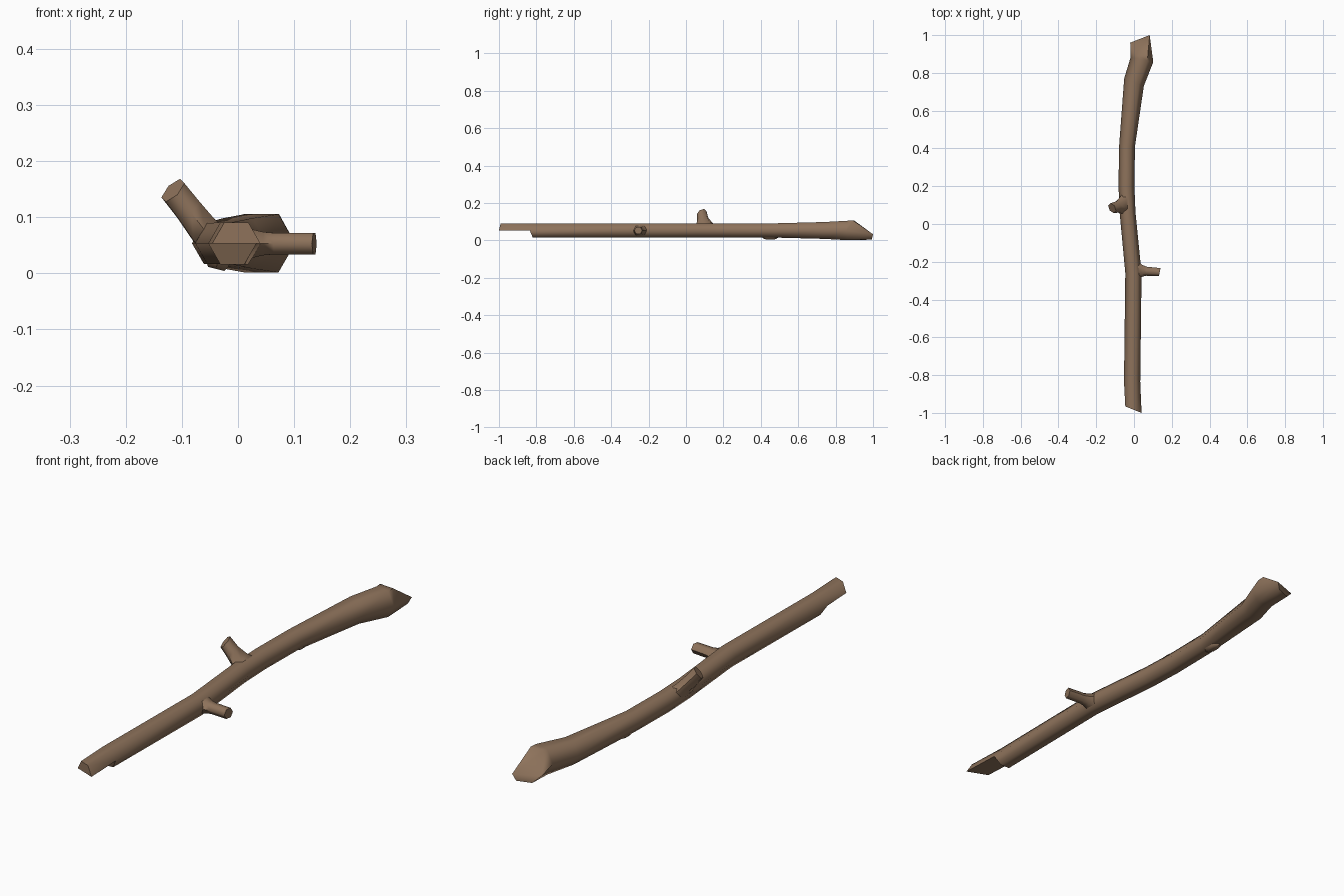
import bpy, bmesh, math
from mathutils import Vector

if "Cube" in bpy.data.objects:
    bpy.data.objects.remove(bpy.data.objects["Cube"])

bark = bpy.data.materials.new("bark")
bark.diffuse_color = (0.27, 0.17, 0.105, 1)
bark.use_nodes = True
bark.node_tree.nodes["Principled BSDF"].inputs["Base Color"].default_value = bark.diffuse_color


def finish(name, bm):
    bmesh.ops.recalc_face_normals(bm, faces=bm.faces)
    me = bpy.data.meshes.new(name)
    bm.to_mesh(me)
    bm.free()
    ob = bpy.data.objects.new(name, me)
    bpy.context.collection.objects.link(ob)
    me.materials.append(bark)
    bpy.ops.object.select_all(action='DESELECT')
    bpy.context.view_layer.objects.active = ob
    ob.select_set(True)
    bpy.ops.object.shade_smooth_by_angle(angle=math.radians(62))
    return ob


def loft(bm, rings):
    vs = [[bm.verts.new(p) for p in r] for r in rings]
    for a, b in zip(vs, vs[1:]):
        for i in range(6):
            j = (i + 1) % 6
            bm.faces.new((a[i], a[j], b[j], b[i]))
    return vs


def ring(c, n, ry, rv):
    # hexagon around c, facing n, ry wide along y and rv across it
    n = Vector(n).normalized()
    u = (Vector((0, 1, 0)) - n * n.y)
    if u.length < 1e-3:
        u = Vector((1, 0, 0))
    u.normalize()
    v = n.cross(u)
    return [Vector(c) + u * ry * math.cos(k * math.pi / 3) + v * rv * math.sin(k * math.pi / 3)
            for k in range(6)]


def trunk_ring(x, y, r, slant=0.0, z=0.0535):
    return [(x + r * math.cos(k * math.pi / 3), y + slant * math.cos(k * math.pi / 3),
             z + r * math.sin(k * math.pi / 3)) for k in range(6)]


# trunk: bent hexagonal stem, thicker towards the back
stem = [(-0.010, -0.82, 0.043, 0), (-0.003, -0.26, 0.043, 0), (-0.034, 0.06, 0.042, 0),
        (-0.040, 0.20, 0.042, 0), (-0.037, 0.41, 0.042, 0), (0.0, 0.75, 0.052, -0.02),
        (0.042, 0.87, 0.060, -0.012)]
rings = [trunk_ring(*s) for s in stem]
rings[0] = [(p[0], -0.835 if k in (0, 3) else -0.82, p[2]) for k, p in enumerate(rings[0])]
# slanted chisel cut at the back end
rings.append([(0.083, 1.0, 0.033), (0.073, 0.895, 0.106), (0.010, 0.90, 0.106),
              (-0.02, 0.96, 0.035), (0.012, 0.972, 0.004), (0.070, 0.993, 0.006)])
bm = bmesh.new()
vs = loft(bm, rings)
e = vs[-1]
bm.faces.new((e[0], e[1], e[2], e[3]))
bm.faces.new((e[3], e[4], e[5], e[0]))
# front end: lower half broken off, upper half runs on
s = vs[0]
t = [bm.verts.new(p) for p in trunk_ring(-0.003, -0.983, 0.043, -0.017)[:4]]
for i in range(3):
    bm.faces.new((s[i], s[i + 1], t[i + 1], t[i]))
bm.faces.new((s[3], s[0], t[0], t[3]))
bm.faces.new(t)
bm.faces.new((s[3], s[4], s[5], s[0]))
finish("trunk", bm)


def twig(name, specs):
    bm = bmesh.new()
    v = loft(bm, [ring(*s) for s in specs])
    bm.faces.new(v[0])
    bm.faces.new(v[-1])
    finish(name, bm)


# raised twig on the left with a flared root
twig("left_twig", [((-0.036, 0.130, 0.050), (-0.7, 0, 0.7), 0.085, 0.036),
                   ((-0.062, 0.103, 0.079), (-0.7, -0.1, 0.7), 0.050, 0.031),
                   ((-0.088, 0.090, 0.113), (-0.65, -0.25, 0.7), 0.031, 0.028),
                   ((-0.116, 0.084, 0.148), (-0.65, -0.4, 0.65), 0.028, 0.027)])
# short side twig on the right
twig("right_twig", [((0.015, -0.245, 0.053), (1, 0, 0), 0.050, 0.032),
                    ((0.045, -0.248, 0.053), (1, 0, 0), 0.031, 0.024),
                    ((0.065, -0.250, 0.053), (1, -0.1, 0), 0.024, 0.022),
                    ((0.136, -0.255, 0.053), (1, -0.2, 0), 0.022, 0.022)])
# low knot under the trunk
twig("knot", [((-0.035, 0.45, 0.040), (-0.25, 0, -1), 0.060, 0.032),
              ((-0.037, 0.45, 0.017), (-0.25, 0, -1), 0.045, 0.024),
              ((-0.039, 0.45, 0.008), (-0.25, 0, -1), 0.032, 0.017)])
